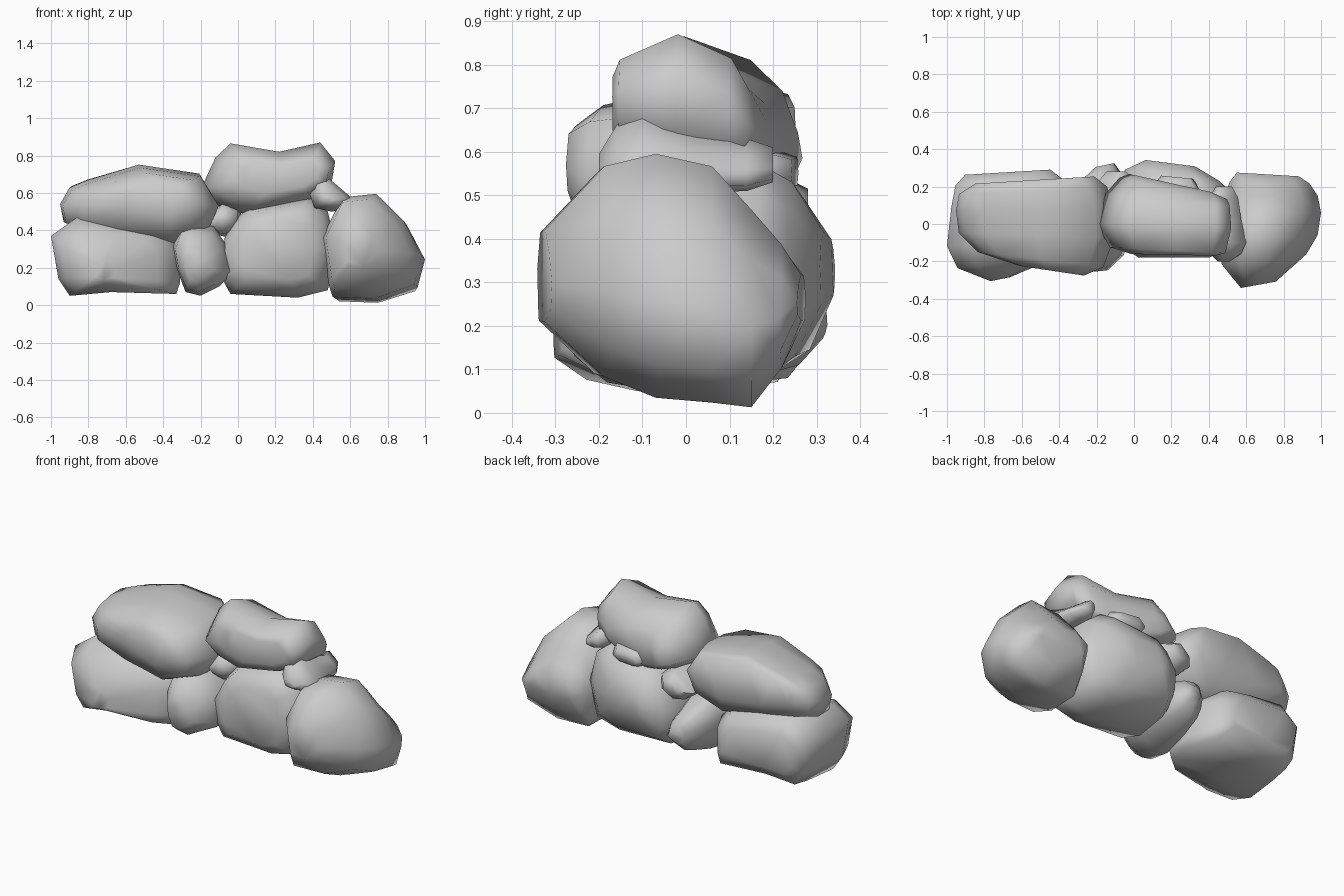
import bpy, bmesh, math


def rock(name, outline, levels):
    """Loft a front (x, z) outline through depth levels
    (y, x scale, z scale, dx, dz, skew of y along x)."""
    n = len(outline)
    xs, zs = [p[0] for p in outline], [p[1] for p in outline]
    cx, cz = (min(xs) + max(xs)) / 2, (min(zs) + max(zs)) / 2
    bm = bmesh.new()
    rings = [[bm.verts.new((cx + (x - cx) * sx + dx,
                            y + k * (x - cx) * sx,
                            cz + (z - cz) * sz + dz))
              for x, z in outline] for y, sx, sz, dx, dz, k in levels]
    for a, b in zip(rings, rings[1:]):
        for i in range(n):
            j = (i + 1) % n
            bm.faces.new((a[i], a[j], b[j], b[i]))
    bm.faces.new(rings[0])
    bm.faces.new(rings[-1])
    bmesh.ops.recalc_face_normals(bm, faces=bm.faces)
    bmesh.ops.triangulate(bm, faces=bm.faces)
    mesh = bpy.data.meshes.new(name)
    bm.to_mesh(mesh)
    bm.free()
    ob = bpy.data.objects.new(name, mesh)
    bpy.context.collection.objects.link(ob)
    bpy.ops.object.select_all(action='DESELECT')
    ob.select_set(True)
    bpy.context.view_layer.objects.active = ob
    bpy.ops.object.shade_smooth_by_angle(angle=math.radians(80))
    return ob


# Bottom row of large stones
rock("lower_left_stone",
     [(-1, .37), (-.96, .14), (-.9, .05), (-.68, .07), (-.33, .06),
      (-.31, .12), (-.31, .3), (-.4, .4), (-.6, .44), (-.86, .47)],
     [(-.295, .15, .3, -.06, -.07, .2), (-.21, .75, .78, -.03, -.02, .1),
      (-.1, 1, 1, 0, 0, .05), (.1, .96, .97, .01, 0, .02),
      (.22, .84, .9, -.01, 0, .05), (.277, .66, .55, -.02, 0, .06)])
rock("lower_middle_stone",
     [(-.1, .3), (-.09, .15), (-.04, .06), (.32, .04), (.48, .08),
      (.53, .3), (.48, .5), (.38, .58), (.05, .52), (-.03, .44)],
     [(-.18, .6, .65, 0, 0, 0), (-.12, .9, .88, 0, 0, 0),
      (0, 1, 1, 0, 0, 0), (.18, .98, .93, 0, .01, -.05),
      (.26, .8, .74, -.01, .02, -.12), (.325, .42, .28, -.02, .03, -.13)])
rock("right_stone",
     [(.45, .35), (.49, .08), (.51, .02), (.74, .01), (.96, .09),
      (1, .25), (.9, .45), (.75, .6), (.56, .58)],
     [(-.325, .34, .36, -.06, .01, .18), (-.19, .82, .82, -.03, .02, .12),
      (-.07, .97, .95, -.01, .01, .04), (.06, .97, .92, .008, -.01, 0),
      (.15, .9, .77, .01, -.065, 0), (.22, .78, .48, .0, -.06, -.02),
      (.265, .6, .18, -.01, -.04, -.06)])

# Upper row of large stones
rock("upper_left_stone",
     [(-.96, .54), (-.94, .44), (-.7, .37), (-.35, .32), (-.16, .4),
      (-.1, .54), (-.2, .71), (-.53, .76), (-.82, .67), (-.91, .63)],
     [(-.25, .4, .42, .09, .03, -.15), (-.19, .78, .76, .03, .0, -.12),
      (-.06, .97, .93, .01, -.01, -.03), (.08, .98, .96, 0, 0, .02),
      (.18, .92, .85, -.01, .02, .05), (.235, .74, .6, 0, .06, .06)])
rock("top_stone",
     [(-.2, .62), (-.12, .79), (-.04, .865), (.22, .82), (.44, .87),
      (.52, .77), (.5, .65), (.38, .56), (.06, .48), (-.1, .53)],
     [(-.165, .62, .45, .05, .01, -.02), (-.14, .86, .7, .02, 0, -.05),
      (-.01, 1, 1, 0, 0, -.03), (.13, .92, .82, .02, -.02, -.1),
      (.19, .8, .6, .05, -.05, -.2), (.22, .6, .35, .03, -.07, -.22)])

# Small filler stones wedged in the gaps
rock("lower_filler_stone",
     [(-.35, .32), (-.33, .2), (-.28, .07), (-.2, .05), (-.1, .1),
      (-.02, .18), (-.06, .32), (-.13, .42), (-.25, .45), (-.31, .43)],
     [(-.255, .45, .45, -.03, -.03, .1), (-.18, .85, .85, -.01, -.01, .1),
      (-.06, 1, 1, 0, 0, 0), (.12, .85, .8, .02, -.02, 0),
      (.26, .6, .55, .02, -.03, .1), (.315, .3, .25, .03, -.03, .2)])
rock("middle_filler_stone",
     [(-.2, .44), (-.15, .39), (-.07, .37), (.01, .42), (.01, .51),
      (-.08, .55)],
     [(-.08, .4, .4, 0, 0, 0), (-.03, .9, .9, 0, 0, 0),
      (.1, 1.05, 1.05, 0, 0, 0), (.22, .98, .95, 0, 0, 0),
      (.28, .5, .5, 0, .01, 0)])
rock("right_filler_stone",
     [(.38, .6), (.4, .68), (.46, .7), (.53, .64), (.6, .58),
      (.6, .52), (.5, .5), (.41, .52)],
     [(-.2, .3, .25, -.01, -.03, 0), (-.16, .75, .7, 0, -.01, 0),
      (-.1, 1, 1, 0, 0, 0), (.02, .85, .75, -.01, -.02, 0),
      (.14, .7, .6, -.01, -.03, 0), (.2, .4, .4, -.01, -.03, 0)])
rock("back_filler_stone",
     [(.1, .55), (.14, .5), (.3, .5), (.36, .54), (.33, .6), (.15, .61)],
     [(.06, .6, .6, 0, 0, 0), (.11, 1, 1, 0, 0, 0),
      (.2, .95, .9, 0, 0, -.1), (.25, .65, .6, 0, 0, -.1)])
